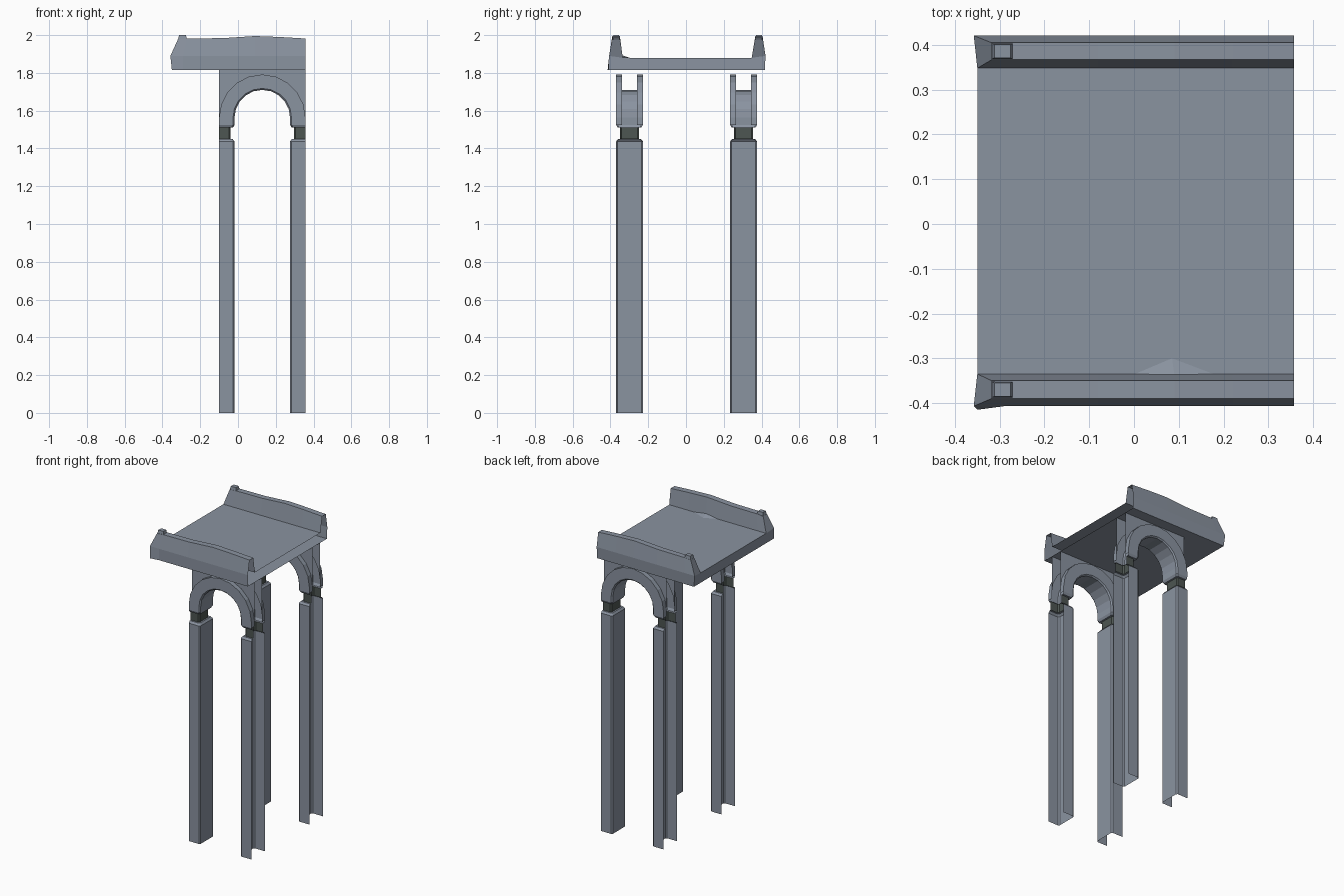
import bpy, bmesh, math

if "Cube" in bpy.data.objects:
    bpy.data.objects.remove(bpy.data.objects["Cube"])

CX, HALF = 0.1285, 0.2285      # arch centre and half span (outer)
INNER = 0.147                  # inner arch radius
SPRING = 1.563                 # height of arch centre
STONE = (0.255, 0.292, 0.352, 1)
DARK = (0.075, 0.092, 0.084, 1)


def material(color):
    name = "dark_stone" if color == DARK else "stone"
    mat = bpy.data.materials.get(name) or bpy.data.materials.new(name)
    mat.diffuse_color = color
    mat.use_nodes = True
    mat.node_tree.nodes["Principled BSDF"].inputs["Base Color"].default_value = mat.diffuse_color
    return mat


def make(name, verts, faces, color=STONE):
    me = bpy.data.meshes.new(name)
    me.from_pydata(verts, [], faces)
    bm = bmesh.new()
    bm.from_mesh(me)
    bmesh.ops.remove_doubles(bm, verts=bm.verts, dist=1e-5)
    bmesh.ops.recalc_face_normals(bm, faces=bm.faces)
    bm.to_mesh(me)
    bm.free()
    ob = bpy.data.objects.new(name, me)
    bpy.context.collection.objects.link(ob)
    me.materials.append(material(color))
    return ob


def loft(name, rings, closed=False, extra=(), color=STONE):
    """Skin a list of equal-length point rings."""
    n = len(rings[0])
    verts = [p for r in rings for p in r]
    faces = [(k * n + i, k * n + (i + 1) % n, (k + 1) * n + (i + 1) % n, (k + 1) * n + i)
             for k in range(len(rings) - 1) for i in range(n if closed else n - 1)]
    return make(name, verts, faces + list(extra), color)


def half_pier(name, side, yc, levels, color=STONE):
    """Half pier, open on the outward side; levels are (z, inset)."""
    rings = []
    for z, ins in levels:
        w, c = 0.071 - ins, 0.008
        xo, xi = CX + side * HALF, CX + side * (INNER + ins)
        xc = xi + side * c
        rings.append([(xo, yc - w, z), (xc, yc - w, z), (xi, yc - w + c, z),
                      (xi, yc + w - c, z), (xc, yc + w, z), (xo, yc + w, z)])
    loft(name, rings, color=color)


def arch(name, yc):
    # Section: raised ring on each face with the intrados between
    section = [(HALF, -.04), (HALF, -.071), (INNER + .008, -.071), (INNER, -.063),
               (INNER, .063), (INNER + .008, .071), (HALF, .071), (HALF, .04)]
    steps = 10
    path = [(-1, 0, 1.525)]
    for i in range(steps + 1):
        a = math.pi * (1 - i / steps)
        path.append((math.cos(a), math.sin(a), SPRING))
    path.append((1, 0, 1.525))
    rings = [[(CX + c * r, yc + y, z + s * r) for r, y in section] for c, s, z in path]
    loft(name + "_arch_ring", rings)
    # Flat wall sheets above the arch
    for tag, dy in (("outer", -.04), ("inner", .04)):
        loft(f"{name}_spandrel_{tag}",
             [[(CX + c * HALF, yc + dy, z + s * HALF), (CX + c * HALF, yc + dy, 1.815)]
              for c, s, z in path[1:-1]])


# Piers, necks, shoes and arches for both sides of the bridge
for row, yc in (("front", -0.299), ("back", 0.305)):
    for tag, side in (("left", -1), ("right", 1)):
        half_pier(f"{row}_{tag}_pier", side, yc,
                  [(0, 0), (1.437, 0), (1.45, .01), (1.45, .022)])
        half_pier(f"{row}_{tag}_neck", side, yc, [(1.45, .02), (1.51, .02)], DARK)
        half_pier(f"{row}_{tag}_shoe", side, yc, [(1.51, .022), (1.51, .008), (1.525, 0)])
    arch(row, yc)

# Deck with parapets: U section, open at the right end, sloped at the left end
# Stations: (x of base, x of top, parapet top height)
stations = [(-.358, -.318, 1.978), (-.29, -.27, 1.982), (-.08, -.08, 1.984),
            (.09, .09, 1.995), (.22, .22, 1.99), (.357, .357, 1.982)]
rings = []
for k, (xb, xt, zt) in enumerate(stations):
    o = .008 if k == 0 else 0
    rings.append([(xb + o, -.407 - o, 1.815), (xb, -.407, 1.89), (xt, -.39, zt), (xt, -.35, zt),
                  (xb + o, -.335, 1.88), (xb + o, .348, 1.88), (xt, .367, zt), (xt, .405, zt),
                  (xb, .421, 1.89), (xb + o, .417, 1.815)])
loft("deck", rings, closed=True,
     extra=[(0, 1, 4, 5, 8, 9), (1, 2, 3, 4), (5, 6, 7, 8)])

# Small stubs at the left ends of the parapets
for tag, yc in (("front", -.37), ("back", .386)):
    loft(f"{tag}_parapet_stub",
         [[(-.294 - hx, yc - hy, z), (-.294 + hx, yc - hy, z),
           (-.294 + hx, yc + hy, z), (-.294 - hx, yc + hy, z)]
          for hx, hy, z in ((.024, .018, 1.975), (.018, .015, 2.0))],
         closed=True, extra=[(4, 5, 6, 7)])

# Little heap of debris against the front parapet
make("debris", [(0, -.336, 1.88), (.18, -.336, 1.88), (.085, -.30, 1.88), (.09, -.336, 1.893)],
     [(0, 2, 3), (2, 1, 3)])
